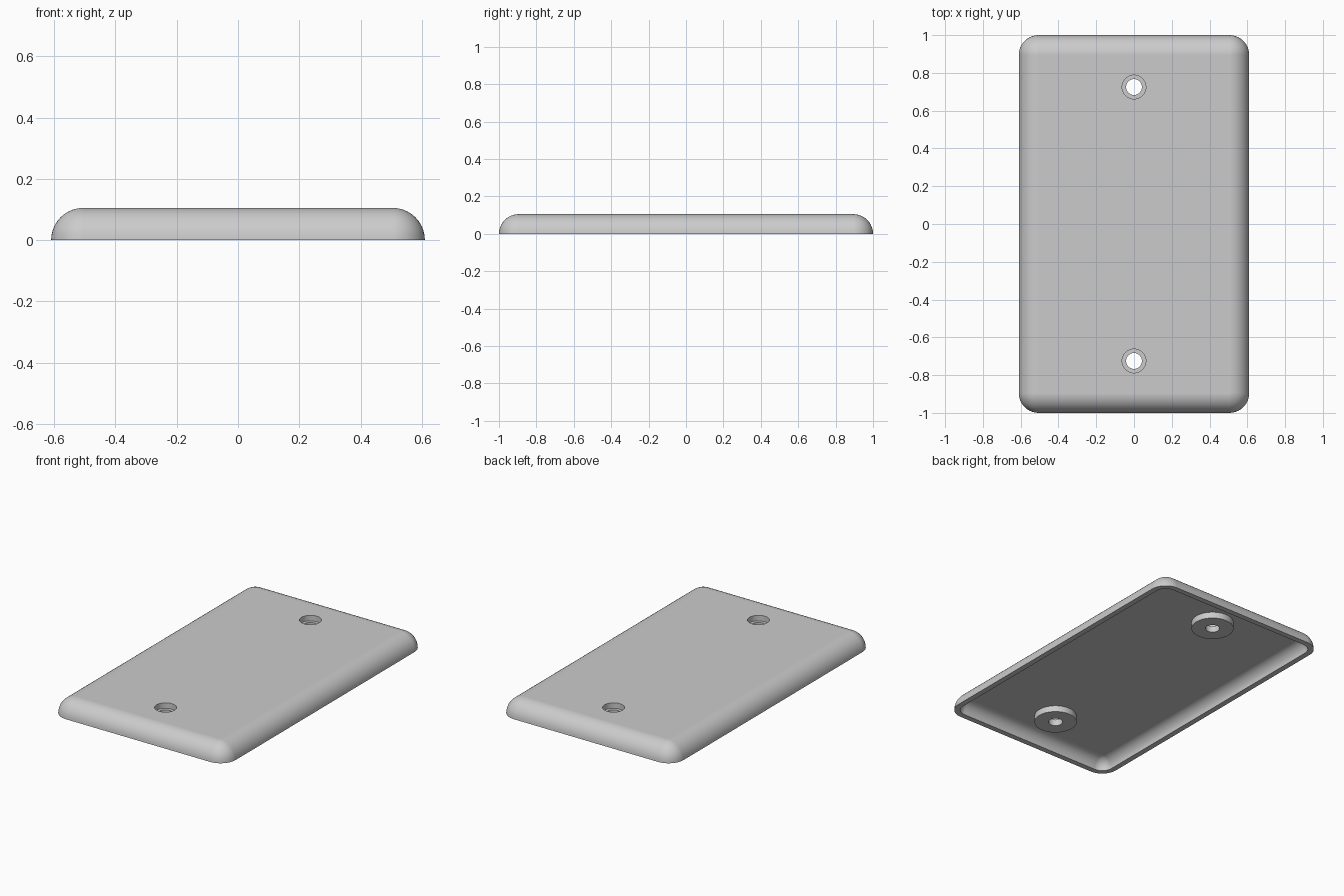
import bpy, bmesh
from math import sin, cos, pi

if "Cube" in bpy.data.objects:
    bpy.data.objects.remove(bpy.data.objects["Cube"], do_unlink=True)

HALF_X, HALF_Y, HEIGHT = 0.61, 1.0, 0.105
WALL = 0.035
HOLE_Y = 0.725
STEPS = 10

grey = bpy.data.materials.new("plain grey")
grey.use_nodes = True
colour = (0.6, 0.6, 0.6, 1)
grey.diffuse_color = colour
grey.node_tree.nodes["Principled BSDF"].inputs["Base Color"].default_value = colour


def make_object(name, bm):
    bmesh.ops.recalc_face_normals(bm, faces=bm.faces)
    mesh = bpy.data.meshes.new(name)
    bm.to_mesh(mesh)
    bm.free()
    mesh.materials.append(grey)
    obj = bpy.data.objects.new(name, mesh)
    bpy.context.collection.objects.link(obj)
    return obj


def ring(bm, radius, z):
    """Rounded rectangle around four fixed corner centres."""
    verts = []
    cx, cy = HALF_X - HEIGHT, HALF_Y - HEIGHT
    for i, (sx, sy) in enumerate(((1, 1), (-1, 1), (-1, -1), (1, -1))):
        for k in range(STEPS + 1):
            a = (i + k / STEPS) * pi / 2
            verts.append(bm.verts.new((sx * cx + radius * cos(a),
                                       sy * cy + radius * sin(a), z)))
    return verts


def cylinder(name, radius, y, z0, z1):
    bm = bmesh.new()
    bmesh.ops.create_cone(bm, cap_ends=True, segments=48, radius1=radius,
                          radius2=radius, depth=z1 - z0)
    bmesh.ops.translate(bm, verts=bm.verts, vec=(0, y, (z0 + z1) / 2))
    return make_object(name, bm)


# Hollow plate: inner dome down to the rim, then up the outer dome
angles = [k / STEPS * pi / 2 for k in range(STEPS + 1)]
inner = HEIGHT - WALL
profile = [(inner * cos(a), inner * sin(a)) for a in reversed(angles)]
profile += [(HEIGHT * cos(a), HEIGHT * sin(a)) for a in angles]
bm = bmesh.new()
rings = [ring(bm, r, z) for r, z in profile]
for low, high in zip(rings, rings[1:]):
    for i in range(len(low)):
        j = (i + 1) % len(low)
        bm.faces.new((low[i], low[j], high[j], high[i]))
for end in (rings[0], rings[-1]):
    corners = end[::STEPS + 1]
    bm.faces.new(corners)
bmesh.ops.remove_doubles(bm, verts=bm.verts, dist=0.0001)
plate = make_object("wall_plate", bm)

# Screw bosses underneath, stepped screw holes from the top
helpers = []
for y in (HOLE_Y, -HOLE_Y):
    for name, radius, z0, z1, operation in (
            ("boss", 0.125, 0.03, 0.09, 'UNION'),
            ("counterbore", 0.063, 0.07, 0.2, 'DIFFERENCE'),
            ("screw_hole", 0.042, -0.1, 0.2, 'DIFFERENCE')):
        helper = cylinder(name, radius, y, z0, z1)
        helper.hide_render = True
        helpers.append(helper)
        mod = plate.modifiers.new(name, 'BOOLEAN')
        mod.operation, mod.solver, mod.object = operation, 'EXACT', helper

# Apply the cuts and drop the helpers
bpy.context.view_layer.update()
graph = bpy.context.evaluated_depsgraph_get()
plate_mesh = bpy.data.meshes.new_from_object(plate.evaluated_get(graph))
plate.modifiers.clear()
plate.data = plate_mesh
for helper in helpers:
    bpy.data.objects.remove(helper, do_unlink=True)

# Smooth rounded edges with crisp rims
bpy.ops.object.select_all(action='DESELECT')
plate.select_set(True)
bpy.context.view_layer.objects.active = plate
bpy.ops.object.shade_smooth_by_angle(angle=pi / 6)
weighted = plate.modifiers.new("even_shading", 'WEIGHTED_NORMAL')
weighted.keep_sharp = True
